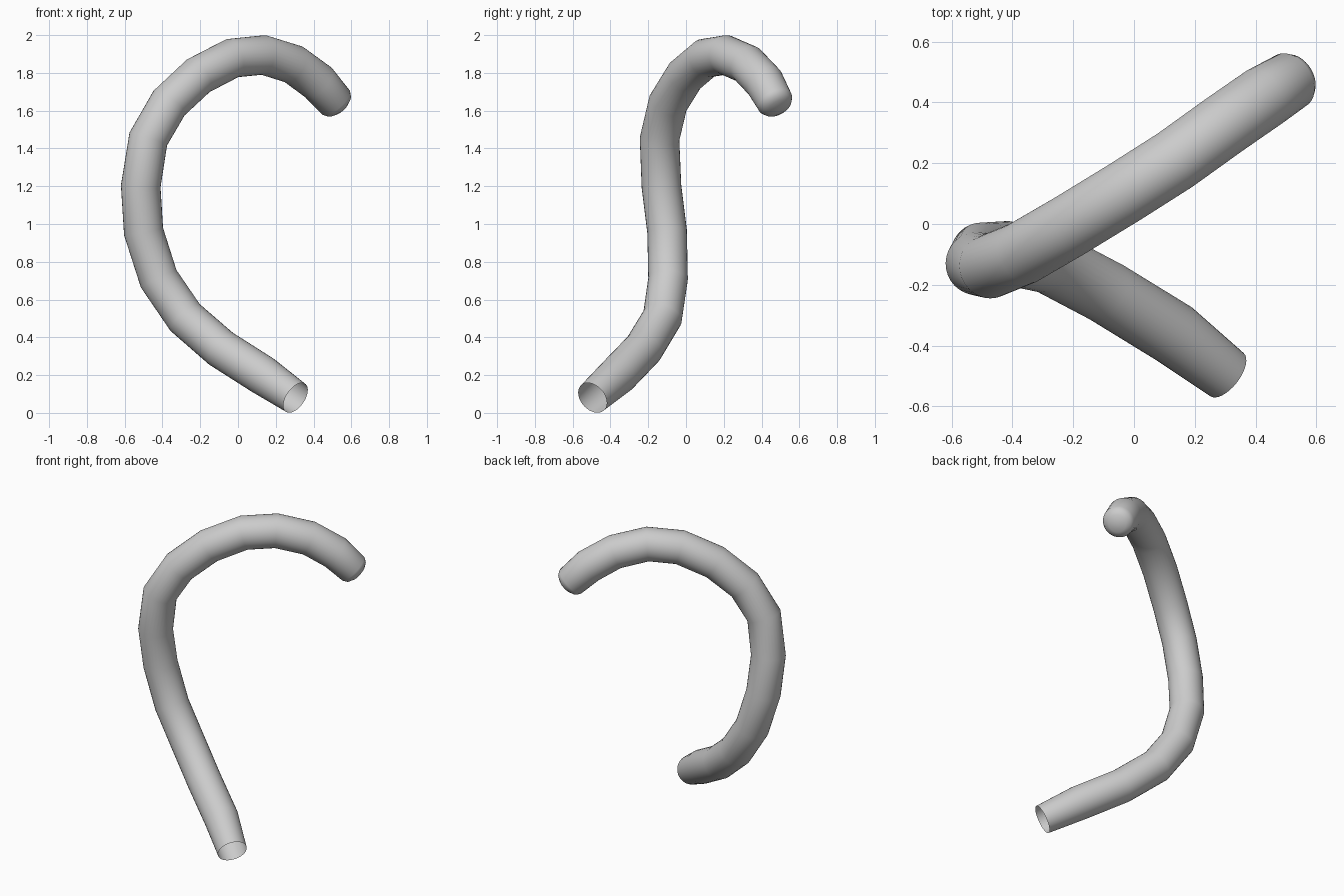
import bpy, bmesh, math
from mathutils import Vector

if "Cube" in bpy.data.objects:
    bpy.data.objects.remove(bpy.data.objects["Cube"])

SEGMENTS = 32

# Centre line of the bent tube, from the open foot to the closed tip
PATH = [(0.305, -0.495, 0.08), (0.13, -0.36, 0.20), (-0.09, -0.225, 0.34),
        (-0.28, -0.125, 0.505), (-0.42, -0.095, 0.71), (-0.50, -0.10, 0.96),
        (-0.515, -0.13, 1.20), (-0.475, -0.14, 1.45), (-0.365, -0.095, 1.64),
        (-0.21, -0.005, 1.785), (-0.03, 0.105, 1.878), (0.135, 0.21, 1.895),
        (0.295, 0.325, 1.845), (0.425, 0.415, 1.75), (0.517, 0.472, 1.645)]
points = [Vector(p) for p in PATH]
radii = [0.09] + [0.105] * (len(points) - 2) + [0.097]
tangents = [(points[min(i + 1, len(points) - 1)] - points[max(i - 1, 0)]).normalized()
            for i in range(len(points))]

# Shallow dome closing the tip
tip, tip_dir = points[-1].copy(), tangents[-1]
for height, radius in ((0.025, 0.083), (0.042, 0.055)):
    points.append(tip + tip_dir * height)
    radii.append(radius)
    tangents.append(tip_dir)

# Rings carried along the path without twisting
bm = bmesh.new()
side = tangents[0].orthogonal().normalized()
rings = []
for p, t, r in zip(points, tangents, radii):
    side = (side - t * side.dot(t)).normalized()
    up = t.cross(side)
    angles = [2 * math.pi * k / SEGMENTS for k in range(SEGMENTS)]
    rings.append([bm.verts.new(p + r * (side * math.cos(a) + up * math.sin(a)))
                  for a in angles])

# Tube wall
for a, b in zip(rings, rings[1:]):
    for k in range(SEGMENTS):
        n = (k + 1) % SEGMENTS
        bm.faces.new((a[k], a[n], b[n], b[k]))

# Tip centre
apex = bm.verts.new(tip + tip_dir * 0.05)
for k in range(SEGMENTS):
    bm.faces.new((rings[-1][k], rings[-1][(k + 1) % SEGMENTS], apex))

for f in bm.faces:
    f.smooth = True
mesh = bpy.data.meshes.new("curved_tube")
bm.to_mesh(mesh)
bm.free()
tube = bpy.data.objects.new("curved_tube", mesh)
bpy.context.collection.objects.link(tube)
